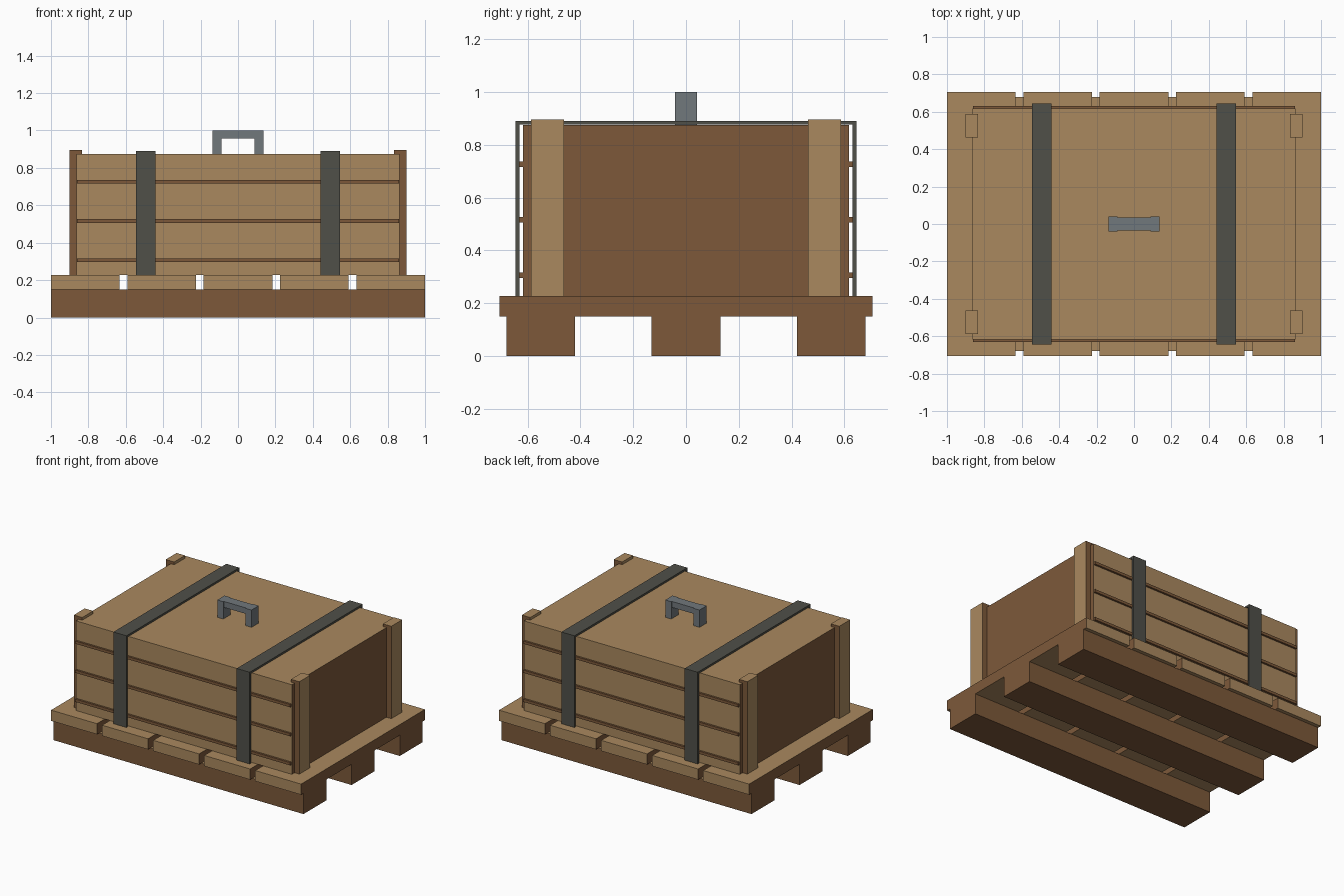
import bpy
import bmesh
from mathutils import Vector

default = bpy.data.objects.get("Cube")
if default:
    bpy.data.objects.remove(default, do_unlink=True)


def material(name, srgb):
    rgb = [(c / 255 / 12.92) if c < 10 else ((c / 255 + 0.055) / 1.055) ** 2.4 for c in srgb]
    mat = bpy.data.materials.new(name)
    mat.use_nodes = True
    mat.diffuse_color = (*rgb, 1)
    bsdf = next(n for n in mat.node_tree.nodes if n.type == 'BSDF_PRINCIPLED')
    bsdf.inputs["Base Color"].default_value = (*rgb, 1)
    bsdf.inputs["Roughness"].default_value = 0.8
    return mat


LIGHT = material("light wood", (170, 137, 95))
DARK = material("dark wood", (125, 89, 58))
STRAP = material("dark strap", (80, 80, 73))
STEEL = material("grey steel", (113, 120, 124))


def add_box(bm, low, high):
    """Add an axis-aligned box between two corners."""
    low, high = Vector(low), Vector(high)
    verts = bmesh.ops.create_cube(bm, size=1)["verts"]
    for v in verts:
        v.co = Vector((v.co[i] * (high[i] - low[i]) + (low[i] + high[i]) / 2) for i in range(3))


def finish(name, bm, base, accent=None, rule=None):
    """Store the mesh; faces whose normal meets the rule take the accent."""
    bmesh.ops.recalc_face_normals(bm, faces=bm.faces)
    bm.normal_update()
    if rule:
        for f in bm.faces:
            f.material_index = int(rule(f.normal))
    mesh = bpy.data.meshes.new(name)
    bm.to_mesh(mesh)
    bm.free()
    mesh.materials.append(base)
    if accent:
        mesh.materials.append(accent)
    obj = bpy.data.objects.new(name, mesh)
    bpy.context.collection.objects.link(obj)
    return obj


def box(name, low, high, base, accent=None, rule=None):
    bm = bmesh.new()
    add_box(bm, low, high)
    return finish(name, bm, base, accent, rule)


def arch(name, outer, inner, depth, axis, base):
    """Extrude an upside-down U; outer/inner = (half width, bottom, top)."""
    (ow, bottom, ot), (iw, _, it) = outer, inner
    outline = [(-ow, bottom), (-ow, ot), (ow, ot), (ow, bottom),
               (iw, bottom), (iw, it), (-iw, it), (-iw, bottom)]
    bm = bmesh.new()
    lo, hi = depth
    place = (lambda u, d, z: (d, u, z)) if axis == 'x' else (lambda u, d, z: (u, d, z))
    face = bm.faces.new([bm.verts.new(place(u, lo, z)) for u, z in outline])
    new = bmesh.ops.extrude_face_region(bm, geom=[face])["geom"]
    shift = Vector(place(0, hi - lo, 0))
    bmesh.ops.translate(bm, vec=shift, verts=[g for g in new if isinstance(g, bmesh.types.BMVert)])
    return finish(name, bm, base)


def faces_x(n):
    return abs(n.x) > 0.5


def faces_y(n):
    return abs(n.y) > 0.5


def faces_up(n):
    return n.z > 0.5


DECK_LOW, DECK_TOP, LID = 0.15, 0.227, 0.875

# Pallet runners
for name, y in (("front", -0.55), ("middle", 0), ("back", 0.55)):
    box(name + "_runner", (-1, y - 0.13, 0), (1, y + 0.13, DECK_LOW), DARK, LIGHT, faces_up)

# Pallet deck boards, with dark cut ends
width, gap = 0.367, 0.04125
for i in range(5):
    x = -1 + i * (width + gap)
    box(f"deck_board_{i + 1}", (x, -0.707, DECK_LOW), (x + width, 0.707, DECK_TOP),
        LIGHT, DARK, faces_x)

# Crate body, with dark end panels
box("crate_body", (-0.863, -0.618, DECK_TOP), (0.863, 0.618, LID), LIGHT, DARK, faces_x)

# Thin battens along the front and back
for side, s in (("front", -1), ("back", 1)):
    for i in range(3):
        z = 0.306 + 0.21 * i
        ys = sorted((s * 0.61, s * 0.632))
        box(f"{side}_batten_{i + 1}", (-0.86, ys[0], z - 0.01), (0.86, ys[1], z + 0.01), DARK)

# Corner posts on the two ends
for end, sx in (("left", 1), ("right", -1)):
    for side, sy in (("front", -1), ("back", 1)):
        xs = sorted((sx * 0.835, sx * 0.902))
        ys = sorted((sy * 0.463, sy * 0.587))
        box(f"{end}_{side}_post", (xs[0], ys[0], DECK_TOP), (xs[1], ys[1], 0.895),
            LIGHT, DARK, faces_y)

# Straps wrapped over the crate
for side, x in (("left", 0.493), ("right", -0.493)):
    arch(side + "_strap", (0.645, DECK_TOP, 0.89), (0.631, DECK_TOP, 0.876),
         (x - 0.052, x + 0.052), 'x', STRAP)

# Lid handle: two wide legs and a narrower bar
bm = bmesh.new()
for s in (-1, 1):
    xs = sorted((s * 0.089, s * 0.137))
    add_box(bm, (xs[0], -0.041, LID), (xs[1], 0.041, 1.0))
add_box(bm, (-0.09, -0.035, 0.957), (0.09, 0.035, 1.0))
finish("lid_handle", bm, STEEL)
